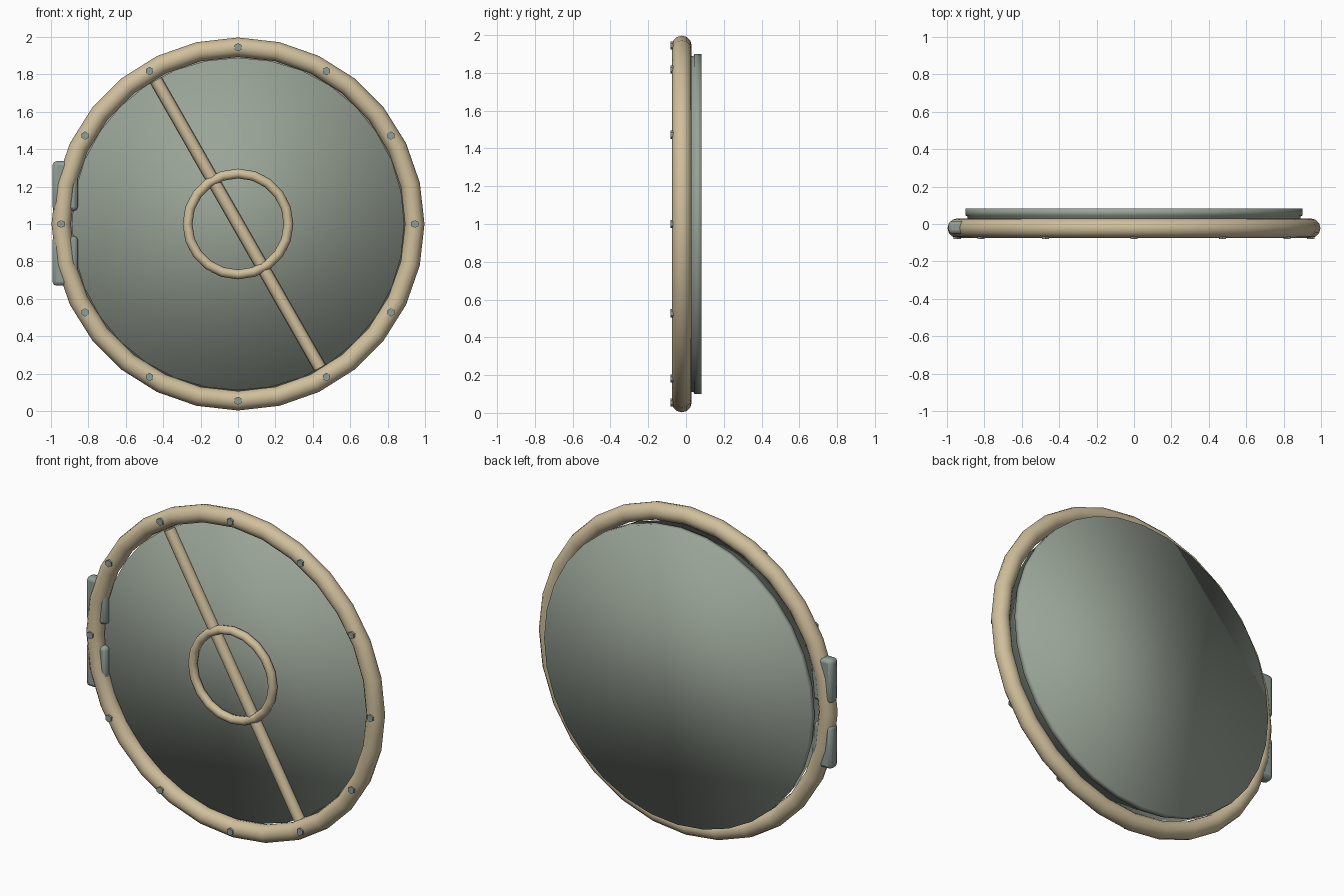
import bpy, bmesh, math

cube = bpy.data.objects.get("Cube")
if cube:
    bpy.data.objects.remove(cube, do_unlink=True)


def material(name, rgb):
    m = bpy.data.materials.new(name)
    m.use_nodes = True
    m.diffuse_color = (*rgb, 1)
    m.node_tree.nodes["Principled BSDF"].inputs["Base Color"].default_value = (*rgb, 1)
    return m


cream = material("cream_trim", (0.63, 0.52, 0.33))
panel_grey = material("panel_grey_green", (0.32, 0.37, 0.31))
metal = material("hardware_grey", (0.28, 0.34, 0.31))

CENTRE = 1.0          # height of the hatch centre
RIM = 0.945           # centre line radius of the rim
FACE = math.pi / 2    # turns z-axis primitives towards the front


def finish(name, mat, angle=None):
    ob = bpy.context.object
    ob.name = name
    ob.data.materials.append(mat)
    if angle is None:
        bpy.ops.object.shade_smooth()
    else:
        bpy.ops.object.shade_smooth_by_angle(angle=math.radians(angle))
    return ob


def ring(name, major, minor, y, segs, sides):
    bpy.ops.mesh.primitive_torus_add(
        major_radius=major, minor_radius=minor, major_segments=segs,
        minor_segments=sides, location=(0, y, CENTRE), rotation=(FACE, 0, 0))
    return finish(name, cream)


def lathe(name, profile, sides, mat):
    """Closed solid from (radius, y) steps around the hatch axis."""
    bm = bmesh.new()
    loops = []
    for r, y in profile:
        loops.append([bm.verts.new((r * math.sin(i * math.tau / sides), y,
                                    r * math.cos(i * math.tau / sides)))
                      for i in range(sides)])
    for a, b in zip(loops, loops[1:]):
        for i in range(sides):
            j = (i + 1) % sides
            bm.faces.new((a[i], a[j], b[j], b[i]))
    bm.faces.new(loops[0])
    bm.faces.new(loops[-1])
    bmesh.ops.recalc_face_normals(bm, faces=bm.faces[:])
    for f in bm.faces:
        f.smooth = True
    me = bpy.data.meshes.new(name)
    bm.to_mesh(me)
    bm.free()
    me.materials.append(mat)
    ob = bpy.data.objects.new(name, me)
    ob.location.z = CENTRE
    bpy.context.collection.objects.link(ob)


# Rim and inner ring
ring("rim", RIM, 0.052, -0.022, 28, 12)
ring("inner_ring", 0.27, 0.026, -0.05, 20, 10)

# Round panel set into the rim, with a wider lip behind it
lathe("panel", [(0.889, -0.018), (0.889, 0.04), (0.9, 0.045), (0.9, 0.082)], 32, panel_grey)

# Diagonal bar lying on the panel
bpy.ops.mesh.primitive_cylinder_add(
    vertices=8, radius=0.034, depth=1.77, location=(0, -0.034, CENTRE),
    rotation=(0, math.radians(-29.7), 0))
finish("diagonal_bar", cream, 50)

# Bolts around the rim
for i in range(12):
    a = i * math.tau / 12
    bpy.ops.mesh.primitive_cylinder_add(
        vertices=6, radius=0.022, depth=0.022, rotation=(FACE, 0, 0),
        location=(RIM * math.sin(a), -0.07, CENTRE + RIM * math.cos(a)))
    finish(f"bolt_{i + 1}", metal, 30)

# Hinge blocks on the right edge, with rounded edges
for name, z in (("upper_hinge", 1.203), ("lower_hinge", 0.803)):
    bpy.ops.mesh.primitive_cube_add(size=1, location=(-0.924, -0.018, z))
    ob = bpy.context.object
    ob.scale = (0.135, 0.07, 0.265)
    bpy.ops.object.transform_apply(location=False, rotation=False, scale=True)
    finish(name, metal, 40)
    bevel = ob.modifiers.new("soft_edges", "BEVEL")
    bevel.width = 0.02
    bevel.segments = 2
